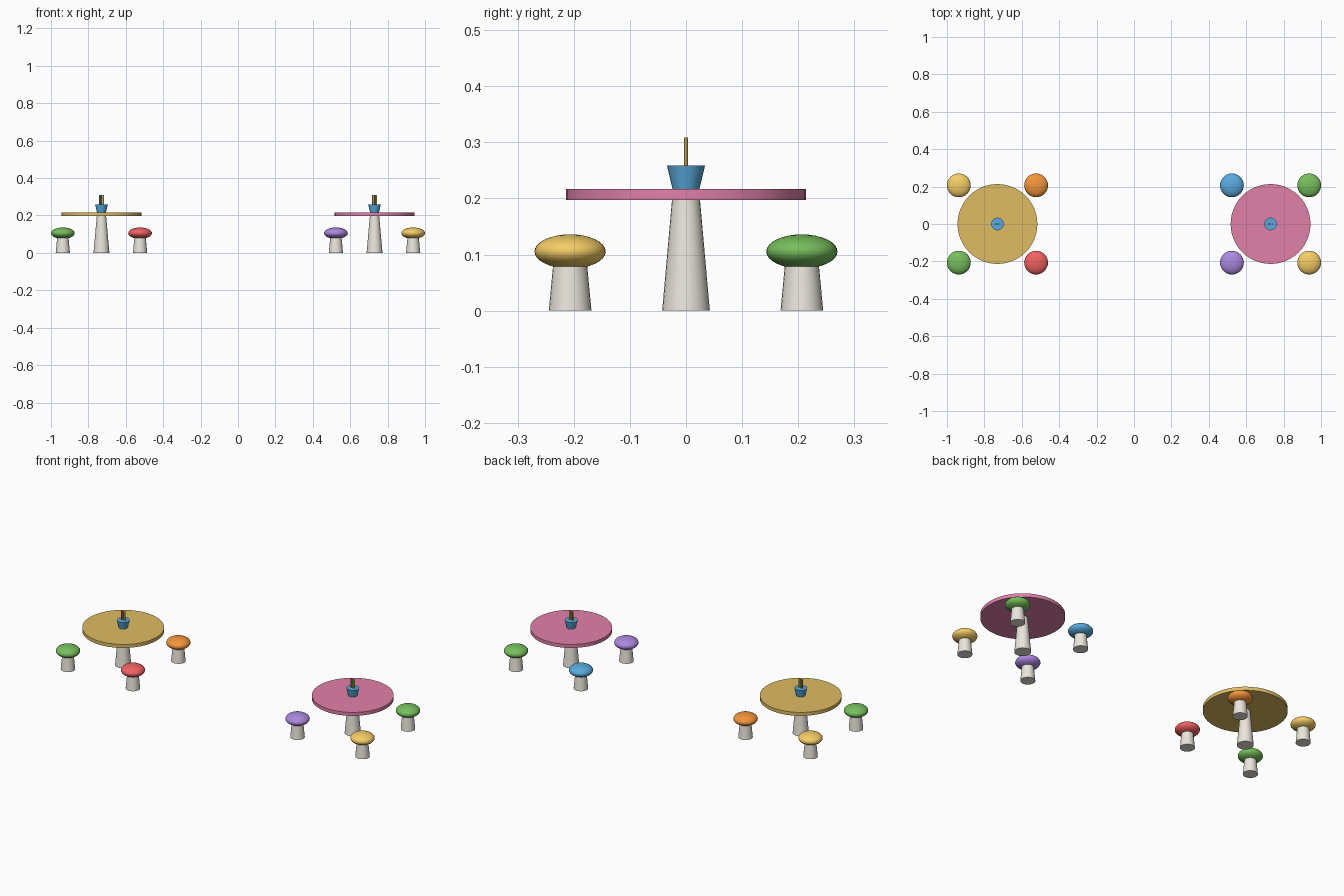
import bpy
from math import radians

if "Cube" in bpy.data.objects:
    bpy.data.objects.remove(bpy.data.objects["Cube"])

PALETTE = {
    "yellow": (0.96, 0.80, 0.40), "orange": (0.95, 0.58, 0.24),
    "green": (0.46, 0.74, 0.36), "red": (0.94, 0.38, 0.38),
    "blue": (0.35, 0.66, 0.86), "purple": (0.67, 0.53, 0.87),
    "pink": (0.88, 0.50, 0.66), "sand": (0.87, 0.73, 0.39),
    "cream": (0.92, 0.90, 0.86),
}


def material(name):
    mat = bpy.data.materials.get(name)
    if mat is None:
        mat = bpy.data.materials.new(name)
        mat.diffuse_color = (*[c ** 2.2 for c in PALETTE[name]], 1)
        mat.use_nodes = True
        mat.node_tree.nodes["Principled BSDF"].inputs["Base Color"].default_value = mat.diffuse_color
    return mat


def finish(name, colour):
    obj = bpy.context.object
    obj.name = name
    obj.data.materials.append(material(colour))
    bpy.ops.object.shade_smooth_by_angle(angle=radians(35))
    return obj


def post(name, colour, x, y, z0, z1, r0, r1, sides=24):
    bpy.ops.mesh.primitive_cone_add(vertices=sides, radius1=r0, radius2=r1, depth=z1 - z0,
                                    location=(x, y, (z0 + z1) / 2))
    return finish(name, colour)


def stool(name, colour, x, y):
    # tapered stem under a flattened round cushion
    post(name + "_stem", "cream", x, y, 0, 0.085, 0.038, 0.030)
    bpy.ops.mesh.primitive_uv_sphere_add(segments=32, ring_count=16, radius=1,
                                         location=(x, y, 0.1055))
    bpy.context.object.scale = (0.0635, 0.0635, 0.0305)
    bpy.ops.object.transform_apply(location=False, rotation=False, scale=True)
    finish(name + "_cushion", colour)


def table_set(name, x, top_colour, stool_colours):
    # pedestal and round top
    post(name + "_pedestal", "cream", x, 0, 0, 0.197, 0.0425, 0.025)
    post(name + "_top", top_colour, x, 0, 0.197, 0.217, 0.2135, 0.2135, 48)
    # pencil cup with three pencils in a row
    post(name + "_pencil_cup", "blue", x, 0, 0.217, 0.259, 0.024, 0.034)
    for i, colour in enumerate(("red", "green", "yellow")):
        post(f"{name}_pencil_{i + 1}", colour, x + (i - 1) * 0.01, 0, 0.235, 0.309,
             0.004, 0.004, 8)
    # four stools on the diagonals: front left, front right, back left, back right
    corners = [(-1, -1), (1, -1), (-1, 1), (1, 1)]
    for i, ((sx, sy), colour) in enumerate(zip(corners, stool_colours)):
        stool(f"{name}_stool_{i + 1}", colour, x + sx * 0.2065, sy * 0.2065)


table_set("left_table", -0.73, "sand", ("green", "red", "yellow", "orange"))
table_set("right_table", 0.73, "pink", ("purple", "yellow", "blue", "green"))
